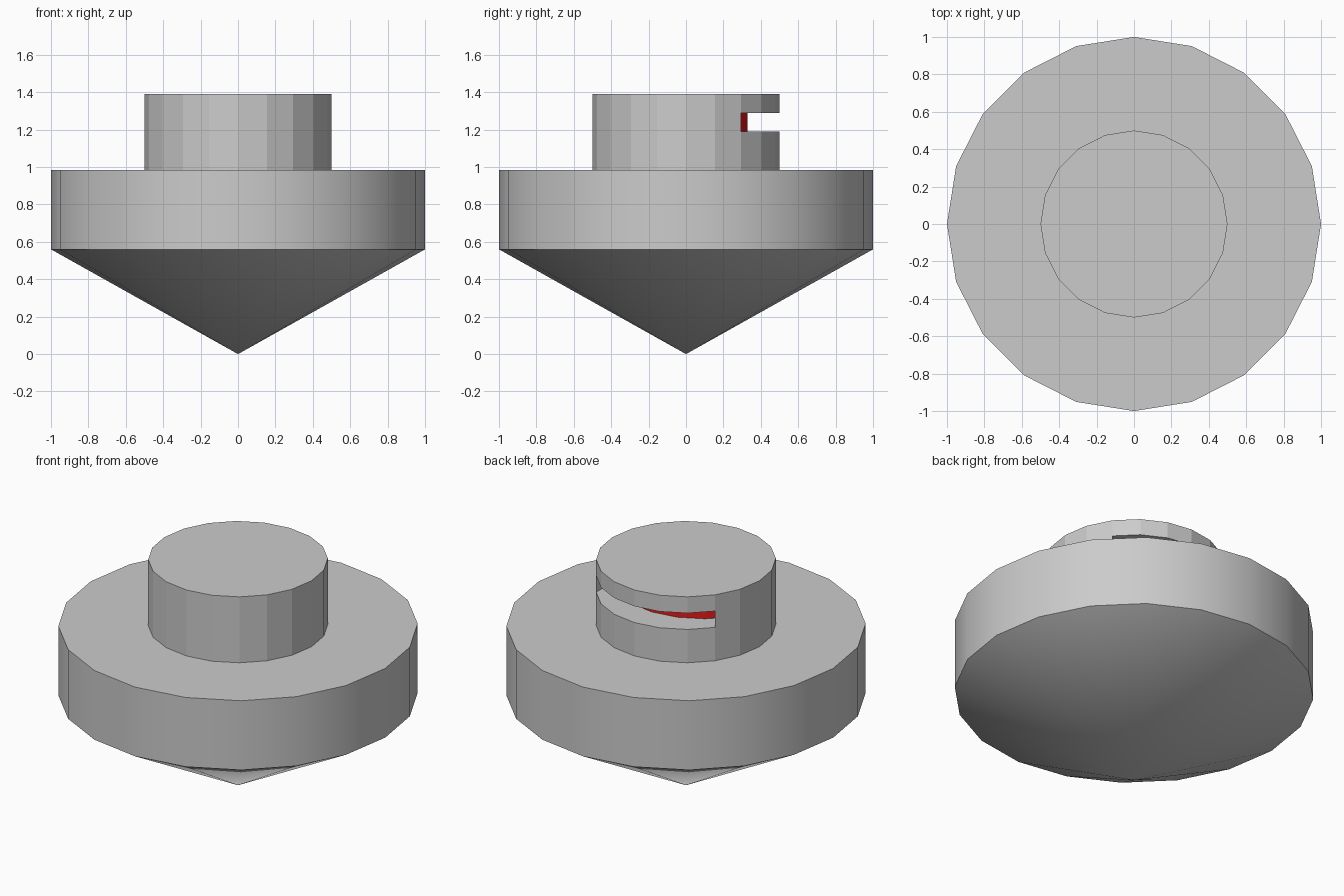
import bpy, bmesh, math

if "Cube" in bpy.data.objects:
    bpy.data.objects.remove(bpy.data.objects["Cube"])

SIDES = 20


def lathe(bm, profile):
    """Revolve (radius, z) points around z; returns bands of faces, one per profile step."""
    rings = []
    for r, z in profile:
        if r == 0:
            rings.append([bm.verts.new((0, 0, z))] * SIDES)
        else:
            rings.append([bm.verts.new((r * math.cos(2 * math.pi * i / SIDES),
                                        r * math.sin(2 * math.pi * i / SIDES), z))
                          for i in range(SIDES)])
    bands = []
    for lo, hi in zip(rings, rings[1:]):
        band = []
        for i in range(SIDES):
            j = (i + 1) % SIDES
            loop = list(dict.fromkeys((lo[i], lo[j], hi[j], hi[i])))
            band.append(bm.faces.new(loop))
        bands.append(band)
    return bands, rings


def finish(bm, name, smooth):
    bm.normal_update()
    for f in bm.faces:
        f.smooth = smooth
    for e in bm.edges:
        e.smooth = e.calc_face_angle(0) < math.radians(30)
    mesh = bpy.data.meshes.new(name)
    bm.to_mesh(mesh)
    bm.free()
    obj = bpy.data.objects.new(name, mesh)
    bpy.context.collection.objects.link(obj)
    return obj


# Round body: cone underneath, thick rim, flat deck
bm = bmesh.new()
lathe(bm, [(0, 0), (1, 0.56), (1, 0.985), (0.5, 0.985)])
finish(bm, "body", True)

# Neck with flat sides and a closed top
bm = bmesh.new()
bands, rings = lathe(bm, [(0.5, 0.985), (0.5, 1.19), (0.5, 1.29), (0.5, 1.39)])
bm.faces.new(rings[-1])

# Slot at the back: push the rear six faces of the middle band straight forward
slot = bands[1][2:8]
res = bmesh.ops.extrude_face_region(bm, geom=slot)
bmesh.ops.translate(bm, vec=(0, -0.17, 0),
                    verts=[g for g in res["geom"] if isinstance(g, bmesh.types.BMVert)])
old = [f for f in slot if f.is_valid]
if old:
    bmesh.ops.delete(bm, geom=old, context='FACES_ONLY')
for f in res["geom"]:
    if isinstance(f, bmesh.types.BMFace):
        f.material_index = 1
bmesh.ops.recalc_face_normals(bm, faces=bm.faces[:])
neck = finish(bm, "neck", False)

# Red back wall of the slot
grey = bpy.data.materials.new("grey")
grey.diffuse_color = (0.8, 0.8, 0.8, 1)
grey.use_nodes = True
grey.node_tree.nodes["Principled BSDF"].inputs["Base Color"].default_value = grey.diffuse_color
red = bpy.data.materials.new("red")
red.diffuse_color = (0.8, 0.01, 0.01, 1)
red.use_nodes = True
red.node_tree.nodes["Principled BSDF"].inputs["Base Color"].default_value = red.diffuse_color
neck.data.materials.append(None)
neck.data.materials.append(red)
bpy.data.materials.remove(grey)
